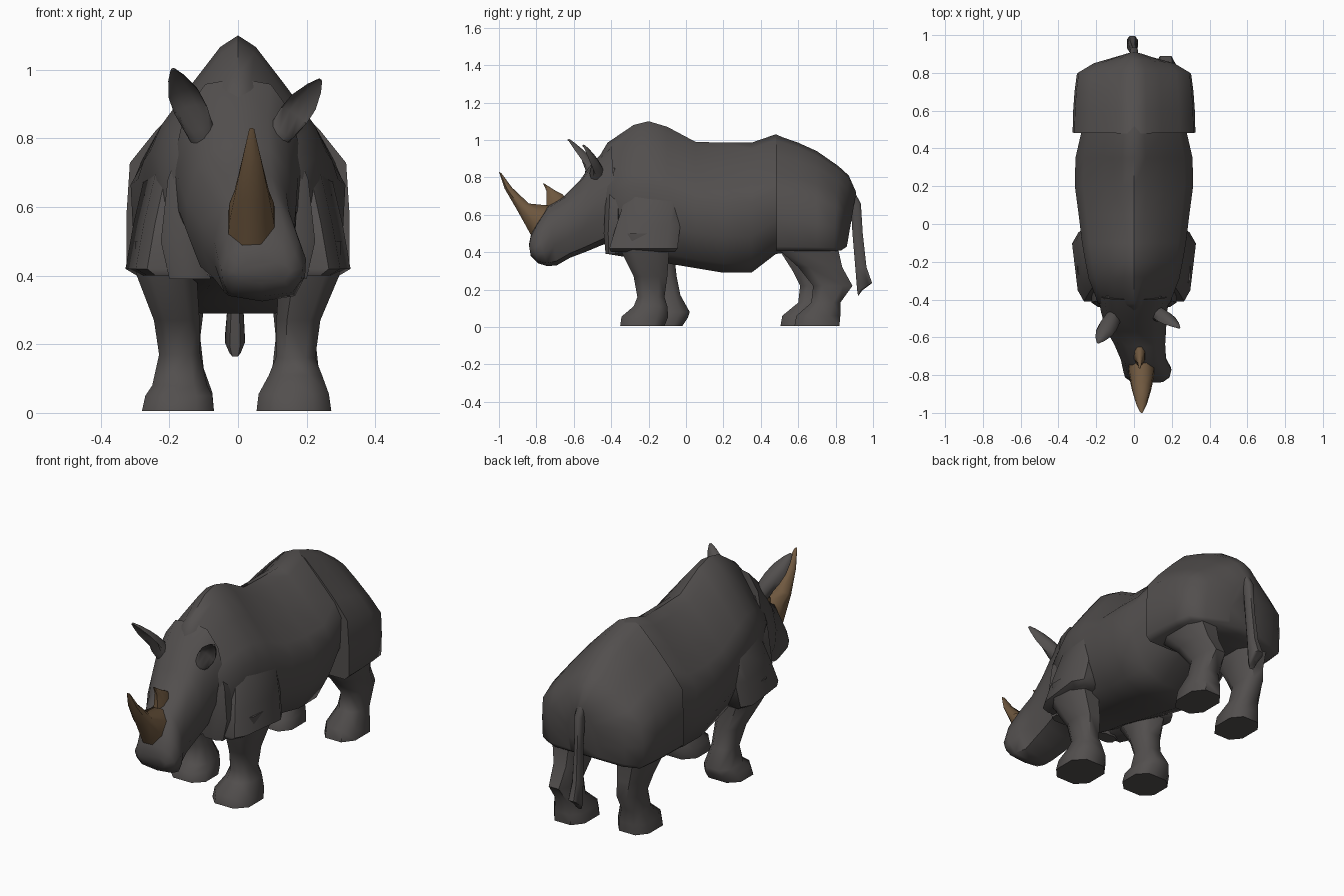
import bpy
import bmesh
import math
from mathutils import Vector

default_cube = bpy.data.objects.get("Cube")
if default_cube:
    bpy.data.objects.remove(default_cube, do_unlink=True)


def make_material(name, colour):
    material = bpy.data.materials.new(name)
    material.use_nodes = True
    material.diffuse_color = (*colour, 1)
    material.node_tree.nodes["Principled BSDF"].inputs["Base Color"].default_value = (*colour, 1)
    return material


HIDE = make_material("dark grey hide", (0.085, 0.078, 0.076))
HORN = make_material("brown horn", (0.16, 0.098, 0.05))


def loft(name, rings, material=HIDE, angle=52):
    """Skin a list of equal-length rings and close both ends."""
    bm = bmesh.new()
    loops = [[bm.verts.new(p) for p in ring] for ring in rings]
    for a, b in zip(loops, loops[1:]):
        for i in range(len(a)):
            j = (i + 1) % len(a)
            bm.faces.new((a[i], a[j], b[j], b[i]))
    bm.faces.new(loops[0])
    bm.faces.new(loops[-1])
    bmesh.ops.recalc_face_normals(bm, faces=bm.faces)
    mesh = bpy.data.meshes.new(name)
    bm.to_mesh(mesh)
    bm.free()
    mesh.materials.append(material)
    obj = bpy.data.objects.new(name, mesh)
    bpy.context.collection.objects.link(obj)
    bpy.ops.object.select_all(action="DESELECT")
    obj.select_set(True)
    bpy.context.view_layer.objects.active = obj
    bpy.ops.object.shade_smooth_by_angle(angle=math.radians(angle))


def upright_ring(profile, yt, zt, yb, zb, width, xc=0):
    """Symmetric cross-section hung between a top and a bottom point."""
    half = [Vector((xc + u * width, yt + (yb - yt) * t, zt + (zb - zt) * t)) for u, t in profile]
    other = [Vector((2 * xc - p.x, p.y, p.z)) for p in half[-2:0:-1]]
    return half + other


def flat_ring(z, y0, y1, x0, x1, side=1, cut=0.24, slope=0, flare=0):
    """Chamfered rectangle at height z; slope lowers its rear, flare narrows its outer front."""
    cx, cy, rx, ry = (x0 + x1) / 2, (y0 + y1) / 2, (x1 - x0) / 2, (y1 - y0) / 2
    k = 1 - 2 * cut
    corners = [(k, -1), (1, -k), (1, k), (k, 1), (-k, 1), (-1, k), (-1, -k), (-k, -1)]
    return [Vector((side * (cx + u * rx - (flare if u > 0 and v < 0 else 0)), cy + v * ry, z - slope * v))
            for u, v in corners]


# Torso: ridge-backed sections from neck to loins
torso_profile = [(0, 0), (.2, .045), (.52, .19), (.86, .35), (1, .46),
                 (.97, .72), (.72, .93), (.35, 1), (0, 1)]
torso = [
    (-.47, .9, -.42, .42, .14), (-.42, .985, -.42, .39, .19),
    (-.28, 1.08, -.3, .37, .24), (-.2, 1.1, -.2, .36, .258),
    (-.1, 1.07, -.1, .34, .275), (.05, .99, .05, .315, .293),
    (.2, .985, .2, .29, .313), (.35, .985, .35, .29, .31),
    (.48, 1.03, .48, .39, .28), (.7, .935, .68, .42, .27)]
loft("torso", [upright_ring(torso_profile, *s) for s in torso])

# Rump: boxy haunches joined by a nearly flat rear wall
rump_profile = [(0, 0), (.2, .045), (.45, .17), (.74, .33), (.97, .48),
                (1, .72), (1, .96), (.92, 1), (0, 1)]
rump = [(.48, 1.027, .485, .405, .325), (.6, .985, .6, .405, .322), (.7, .94, .7, .405, .315),
        (.815, .86, .79, .405, .302), (.87, .81, .83, .41, .22), (.91, .72, .86, .43, .09)]
loft("rump", [upright_ring(rump_profile, *s) for s in rump])

# Head: turned slightly to its left, boxier sections
head_profile = [(0, 0), (.5, .03), (.82, .18), (1, .45), (.98, .68), (.75, .93), (0, 1)]
head = [
    (-.4, .975, -.36, .42, .19, 0), (-.5, .88, -.42, .45, .175, 0),
    (-.57, .78, -.54, .4, .16, .01), (-.65, .7, -.62, .37, .135, .03),
    (-.74, .645, -.69, .33, .12, .05), (-.8, .55, -.74, .325, .128, .07),
    (-.83, .49, -.79, .34, .118, .07), (-.84, .44, -.83, .38, .085, .07)]
loft("head", [upright_ring(head_profile, *s) for s in head])


# Horns: each ring spans a front and a back edge point
def horn(name, stations, xc):
    rings = []
    for yf, zf, yb, zb, width in stations:
        front, back = Vector((xc, yf, zf)), Vector((xc, yb, zb))
        ring = []
        for i in range(8):
            a = math.tau * (i + .5) / 8
            ring.append(front.lerp(back, .5 - math.cos(a) * .54) + Vector((math.sin(a) * width, 0, 0)))
        rings.append(ring)
    loft(name, rings, HORN)


horn("front_horn", [(-.82, .475, -.7, .62, .074), (-.845, .52, -.74, .65, .07),
                    (-.9, .62, -.84, .66, .054), (-.97, .74, -.93, .745, .029),
                    (-1, .83, -.985, .82, .008)], .04)
horn("rear_horn", [(-.75, .62, -.63, .67, .034), (-.745, .68, -.66, .71, .027),
                   (-.745, .725, -.7, .73, .015), (-.765, .77, -.755, .765, .005)], .03)


# Ears: crescent sections along a leaning axis, hollow towards the front
def ear(name, base, tip, facing, scale):
    base, tip = Vector(base), Vector(tip)
    axis = (tip - base).normalized()
    front = Vector(facing)
    front = (front - axis * front.dot(axis)).normalized()
    across = axis.cross(front)
    rings = []
    for t, width, back, hollow in [(-.2, .04, .04, -.04), (.1, .05, .05, -.03),
                                   (.35, .056, .045, .02), (.6, .052, .035, .02),
                                   (.85, .03, .02, .01), (1, .008, .008, -.004)]:
        ring = []
        for i in range(10):
            a = math.tau * i / 10
            depth = hollow if math.sin(a) > 0 else back
            ring.append(base.lerp(tip, t) + across * math.cos(a) * width * scale
                        - front * depth * abs(math.sin(a)))
        rings.append(ring)
    loft(name, rings, angle=70)


ear("left_ear", (.12, -.48, .81), (.24, -.55, .97), (.3, -1, .1), .8)
ear("right_ear", (-.11, -.5, .82), (-.19, -.63, 1), (-.3, -1, .1), .9)

# Mirrored shoulder skin with an overhanging lower edge, blending in above
shoulder = [(.4, -.4, -.06, .14, .295), (.42, -.41, -.045, .12, .328),
            (.55, -.37, -.03, .1, .305), (.7, -.32, -.02, .08, .27), (.84, -.28, -.1, .05, .19)]
# Dewlap folds behind the cheeks
fold = [(.39, -.43, -.36, .08, .2), (.5, -.44, -.34, .08, .225),
        (.68, -.43, -.34, .08, .205), (.85, -.42, -.37, .05, .14)]
for side, label in ((1, "left"), (-1, "right")):
    loft(label + "_shoulder", [flat_ring(*s, side, .16, flare=.03) for s in shoulder])
    loft(label + "_neck_fold", [flat_ring(*s, side) for s in fold])

# Legs: the left front one steps forward, the left hind one trails
front_left = [(.5, -.36, -.08, .12, .3), (.4, -.345, -.09, .12, .295), (.27, -.28, -.1, .112, .24),
              (.16, -.26, -.115, .11, .225), (.11, -.28, -.1, .09, .245),
              (.055, -.345, -.095, .06, .265), (.005, -.352, -.115, .054, .272)]
front_right = [(.5, -.32, -.06, .12, .3), (.4, -.3, -.065, .12, .295), (.27, -.2, -.05, .112, .245),
               (.17, -.16, -.03, .11, .23), (.08, -.18, .02, .09, .25),
               (.05, -.22, .01, .075, .27), (.005, -.225, -.02, .07, .28)]
hind_left = [(.5, .5, .8, .08, .28), (.41, .5, .815, .09, .27), (.32, .6, .835, .1, .24),
             (.22, .68, .89, .11, .225), (.13, .67, .825, .1, .235),
             (.06, .59, .825, .075, .25), (.005, .58, .82, .07, .255)]
hind_right = [(.5, .5, .78, .08, .28), (.41, .5, .78, .09, .27), (.3, .57, .78, .1, .24),
              (.22, .61, .79, .11, .225), (.13, .6, .74, .1, .235),
              (.06, .515, .74, .075, .25), (.005, .505, .735, .07, .255)]
for name, side, stations in (("front_left_leg", 1, front_left), ("front_right_leg", -1, front_right),
                             ("hind_left_leg", 1, hind_left), ("hind_right_leg", -1, hind_right)):
    loft(name, [flat_ring(*s, side) for s in stations])

# Tail: hanging strip with a thicker tuft
tail = [(.76, .83, .88, -.02, .02), (.66, .88, .935, -.022, .022), (.5, .89, .945, -.02, .015),
        (.32, .905, .965, -.03, .015), (.215, .915, .995, -.038, .02), (.185, .92, .95, -.025, .008)]
loft("tail", [flat_ring(*s, slope=-.02 if s[0] < .3 else 0) for s in tail])
